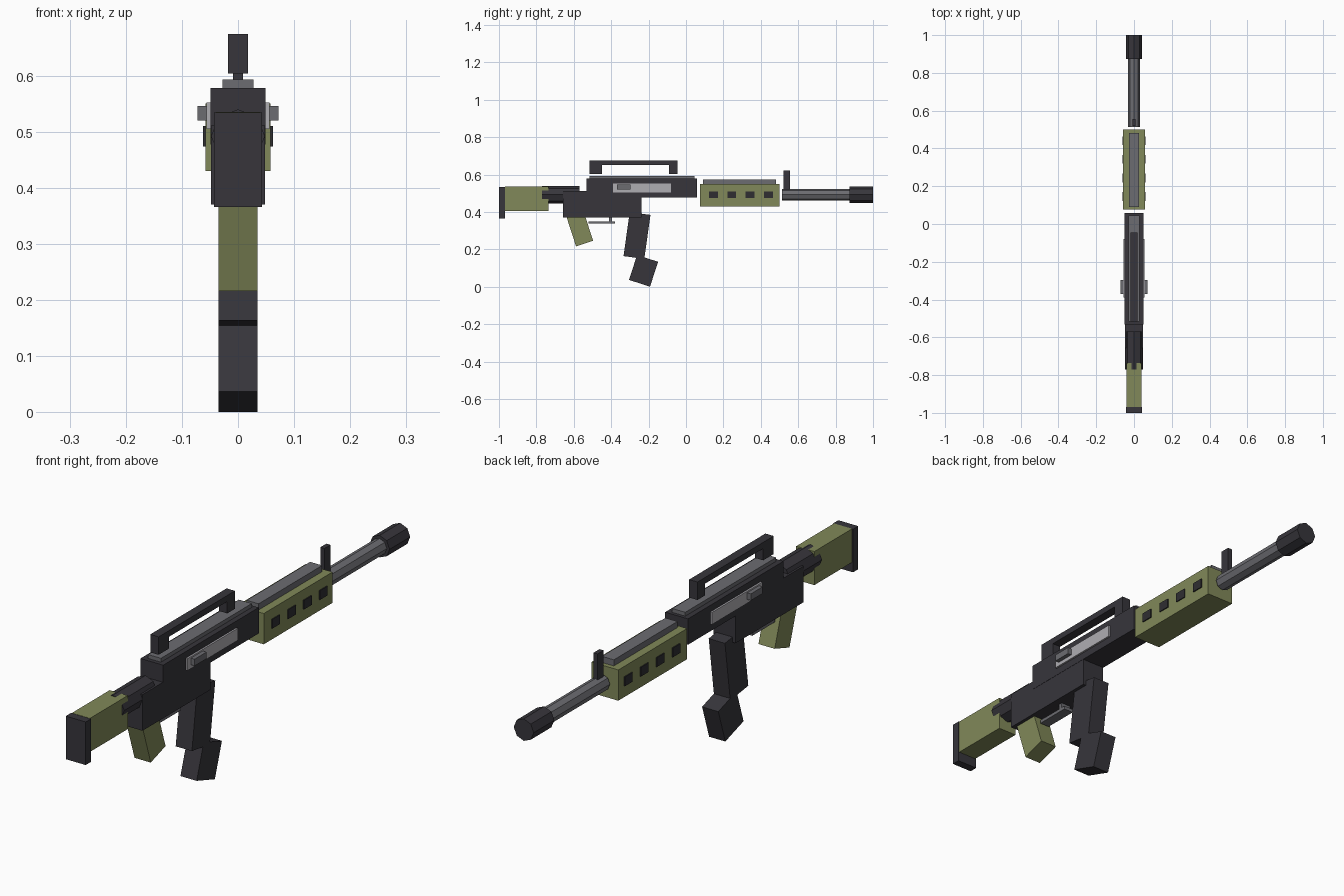
import bpy
import math

if "Cube" in bpy.data.objects:
    bpy.data.objects.remove(bpy.data.objects["Cube"])


def material(name, rgb):
    m = bpy.data.materials.new(name)
    m.use_nodes = True
    m.diffuse_color = (*rgb, 1)
    m.node_tree.nodes["Principled BSDF"].inputs["Base Color"].default_value = (*rgb, 1)
    return m


olive = material("olive", (0.22, 0.25, 0.10))
charcoal = material("charcoal", (0.038, 0.036, 0.044))
black = material("soft_black", (0.028, 0.027, 0.031))
steel = material("steel_grey", (0.15, 0.15, 0.165))
silver = material("silver", (0.43, 0.42, 0.45))


def finish(name, mat):
    ob = bpy.context.object
    ob.name = name
    bpy.ops.object.transform_apply(location=False, rotation=True, scale=True)
    ob.data.materials.append(mat)
    return ob


def tilted_box(name, mat, centre, size, tilt=0):
    """Box of full size, tilted in the side plane by degrees."""
    bpy.ops.mesh.primitive_cube_add(size=1, location=centre,
                                    rotation=(math.radians(tilt), 0, 0))
    bpy.context.object.scale = size
    return finish(name, mat)


def box(name, mat, half_x, y, z, x=0):
    """Box from its half width and its ranges along y and z."""
    return tilted_box(name, mat, (x, sum(y) / 2, sum(z) / 2),
                      (half_x * 2, y[1] - y[0], z[1] - z[0]))


def tube(name, mat, radius, y, z=0.492):
    """Eight-sided tube lying along y."""
    bpy.ops.mesh.primitive_cylinder_add(vertices=8, radius=radius, depth=y[1] - y[0],
                                        location=(0, sum(y) / 2, z),
                                        rotation=(math.radians(90), 0, 0))
    return finish(name, mat)


# Stock
box("butt_plate", charcoal, 0.043, (-1, -0.968), (0.366, 0.534))
box("stock", olive, 0.039, (-0.968, -0.735), (0.404, 0.535))
tube("stock_tube", charcoal, 0.048, (-0.77, -0.57))

# Receiver
box("lower_receiver", charcoal, 0.048, (-0.657, -0.237), (0.37, 0.511))
box("upper_receiver", charcoal, 0.049, (-0.531, 0.058), (0.477, 0.578))
box("receiver_rail", steel, 0.028, (-0.515, 0.045), (0.576, 0.593))
for side, sign in (("left", 1), ("right", -1)):
    box(side + "_port_plate", silver, 0.004, (-0.39, -0.08), (0.505, 0.552), sign * 0.052)
    box(side + "_bolt_handle", steel, 0.010, (-0.37, -0.297), (0.52, 0.546), sign * 0.062)

# Carry handle
box("carry_handle_bar", charcoal, 0.018, (-0.515, -0.045), (0.65, 0.674))
box("carry_handle_rear_post", charcoal, 0.018, (-0.515, -0.45), (0.604, 0.65))
box("carry_handle_front_post", charcoal, 0.018, (-0.092, -0.045), (0.604, 0.65))

# Grip, trigger and magazine
tilted_box("grip", olive, (0, -0.573, 0.326), (0.07, 0.096, 0.2), 18)
box("trigger_guard", steel, 0.02, (-0.52, -0.38), (0.337, 0.35))
box("trigger_guard_post", steel, 0.02, (-0.412, -0.396), (0.345, 0.375))
tilted_box("magazine_upper", charcoal, (0, -0.262, 0.274), (0.07, 0.112, 0.238), -8)
tilted_box("magazine_lower", charcoal, (0, -0.227, 0.085), (0.07, 0.118, 0.14), -18)

# Handguard
box("handguard", olive, 0.058, (0.076, 0.5), (0.43, 0.55))
box("handguard_rail", steel, 0.026, (0.09, 0.482), (0.548, 0.574))
for i in range(4):
    start = 0.123 + i * 0.098
    for side, sign in (("left", 1), ("right", -1)):
        box(f"{side}_vent_{i + 1}", black, 0.004, (start, start + 0.047), (0.474, 0.51),
            sign * 0.058)

# Barrel
tube("barrel", steel, 0.031, (0.513, 0.88))
tube("muzzle", charcoal, 0.043, (0.873, 1))
box("front_sight", charcoal, 0.009, (0.52, 0.557), (0.51, 0.621))
